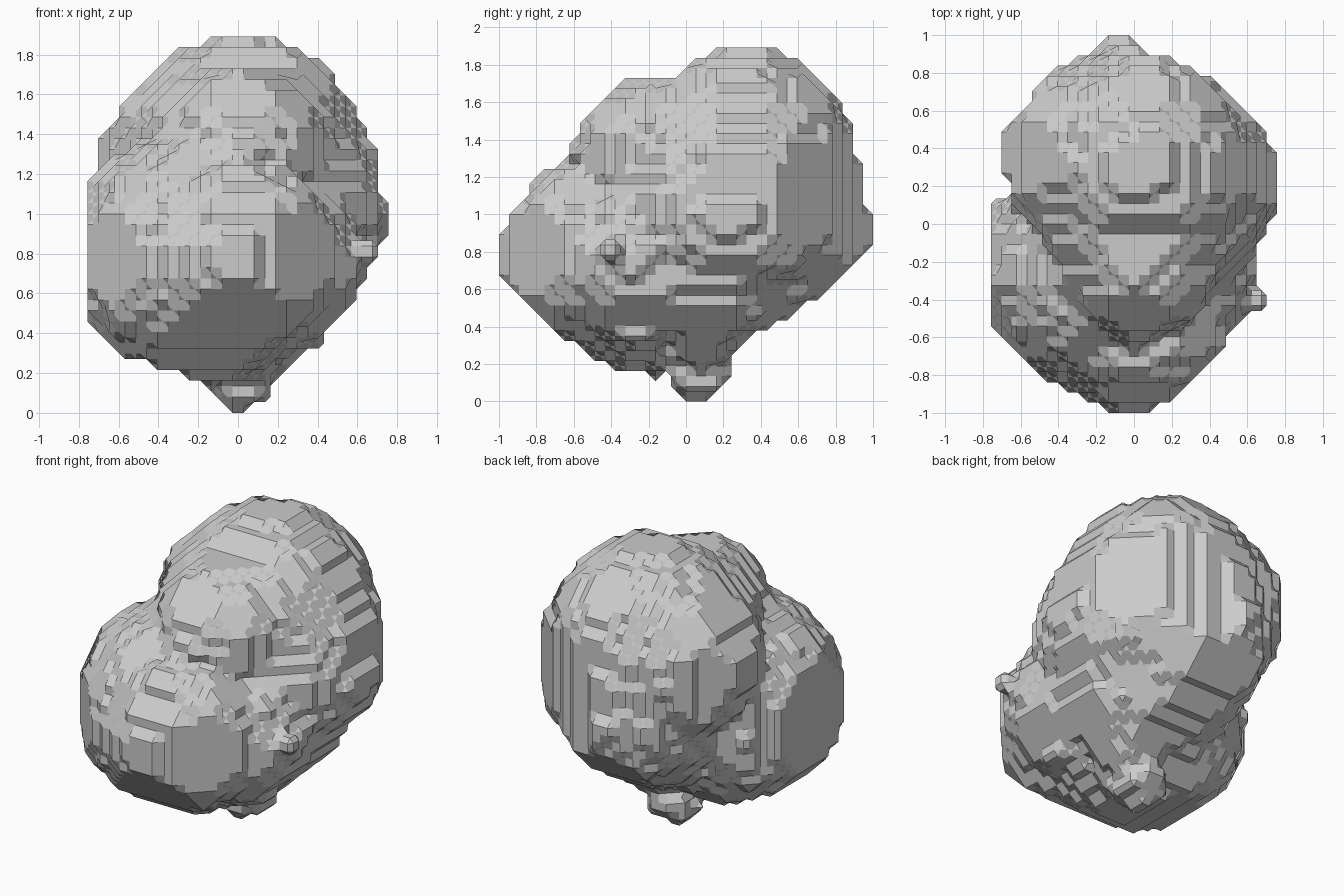
import bpy
import bmesh
from itertools import product
from mathutils import Vector, noise

cube = bpy.data.objects.get("Cube")
if cube:
    bpy.data.objects.remove(cube, do_unlink=True)

STEP = 2 / 37
COUNT = (28, 37, 35)
START = Vector((-14 * STEP, -1, 0)) + Vector((STEP, STEP, STEP)) / 2

# Round masses of the rock: x, y, z, radius
LOBES = [
    (-.2, -.22, .78, .65),     # low front mass, cut flat on its right
    (.02, -.51, .8, .49),      # front nose
    (-.2, -.45, .75, .46),     # right front corner
    (.18, -.25, .75, .46),     # left front cheek
    (.03, -.18, 1.3, .43),     # upper front shoulder
    (0, -.38, 1.27, .25),      # upper front brow
    (.03, .3, 1.29, .61),      # crown
    (.02, .12, 1.25, .57),     # front of crown
    (-.21, .36, 1.26, .5),     # right rear shoulder
    (.17, .19, 1.03, .58),     # left side mass
    (.21, .29, 1.09, .56),     # left rear mass
    (0, .4, 1.1, .55),         # back mass
    (0, .53, .94, .46),        # back bulge
    (0, .3, .85, .5),          # rear underside
    (.1, .1, .75, .5),         # middle underside
    (.1, .08, .41, .25),       # root of bottom tip
    (0, -.05, .36, .23),       # front of tip root
    (.03, .06, .16, .17),      # bottom tip
    (.65, -.4, .8, .06),       # small side spike
]

# Outlines that trim the masses along each axis
FRONT = [(-.03, 0), (.03, 0), (.16, .08), (.17, .16), (.39, .33), (.55, .53),
         (.71, .8), (.76, .96), (.76, 1.06), (.7, 1.14), (.7, 1.33),
         (.53, 1.62), (.44, 1.74), (.2, 1.9), (-.09, 1.9), (-.36, 1.79),
         (-.55, 1.6), (-.71, 1.33), (-.76, 1.12), (-.76, .47),
         (-.57, .28), (-.17, .16)]
SIDE = [(-.03, 0), (.08, 0), (.21, .11), (.33, .33), (.7, .55), (1, .83),
        (1, 1.02), (.93, 1.13), (.93, 1.3), (.88, 1.52), (.71, 1.77),
        (.41, 1.9), (.2, 1.9), (0, 1.78), (-.06, 1.74), (-.3, 1.73),
        (-.6, 1.5), (-.78, 1.22), (-1, .9), (-1, .7), (-.7, .36),
        (-.37, .17), (-.2, .16)]
TOP = [(-.06, -1), (.09, -1), (.26, -.89), (.44, -.72), (.62, -.5),
       (.71, -.4), (.65, -.33), (.66, -.15), (.76, .1), (.76, .29),
       (.69, .5), (.39, .79), (.03, .93), (-.04, 1), (-.15, 1),
       (-.4, .83), (-.7, .5), (-.7, .3), (-.65, .15), (-.76, .13),
       (-.76, -.54), (-.4, -.89)]


def inside_outline(u, v, outline):
    hit = False
    for (a, b), (c, d) in zip(outline, outline[1:] + outline[:1]):
        if (b > v) != (d > v) and u < a + (v - b) * (c - a) / (d - b):
            hit = not hit
    return hit


def is_solid(p):
    if not (inside_outline(p.x, p.z, FRONT) and inside_outline(p.y, p.z, SIDE)
            and inside_outline(p.x, p.y, TOP)):
        return False
    rough = noise.noise(p * 5) * .02
    return any((p - Vector(centre)).length < radius + rough
               for *centre, radius in LOBES)


solid = set()
for idx in product(*(range(n) for n in COUNT)):
    if is_solid(START + Vector(idx) * STEP):
        solid.add(idx)


# The four corners of each side of a grid cell, in order
def side_corners(axis, level):
    corners = []
    for u, v in ((0, 0), (1, 0), (1, 1), (0, 1)):
        corner = [0, 0, 0]
        corner[axis] = level
        corner[(axis + 1) % 3] = u
        corner[(axis + 2) % 3] = v
        corners.append(corner)
    return corners


SIDES = [side_corners(a, s) for a in range(3) for s in (0, 1)]


def cell_links(cell):
    """Join the crossed edge midpoints on every side of one cell."""
    links = {}

    def join(a, b):
        links.setdefault(a, []).append(b)
        links.setdefault(b, []).append(a)

    for side in SIDES:
        pts = [tuple(c + o for c, o in zip(cell, corner)) for corner in side]
        full = [p in solid for p in pts]
        mids = [tuple(a + b for a, b in zip(pts[i], pts[(i + 1) % 4]))
                for i in range(4)]
        crossed = [i for i in range(4) if full[i] != full[(i + 1) % 4]]
        if len(crossed) == 2:
            join(mids[crossed[0]], mids[crossed[1]])
        elif len(crossed) == 4:
            for i in range(4):
                if full[i]:
                    join(mids[i - 1], mids[i])
    return links


# Chamfered stepped skin around the solid grid points
bm = bmesh.new()
verts = {}


def skin_vert(key):
    if key not in verts:
        verts[key] = bm.verts.new(START + Vector(key) * (STEP / 2))
    return verts[key]


for cell in product(*(range(-1, n) for n in COUNT)):
    links = cell_links(cell)
    while links:
        here = next(iter(links))
        loop, last = [], None
        while here in links:
            loop.append(here)
            a, b = links.pop(here)
            here, last = (b if a == last else a), here
        if len(loop) > 2:
            bm.faces.new([skin_vert(k) for k in loop])

bmesh.ops.recalc_face_normals(bm, faces=bm.faces)
bmesh.ops.dissolve_limit(bm, angle_limit=.01, verts=bm.verts, edges=bm.edges)

mesh = bpy.data.meshes.new("stepped_rock")
bm.to_mesh(mesh)
bm.free()
rock = bpy.data.objects.new("stepped_rock", mesh)
bpy.context.collection.objects.link(rock)
